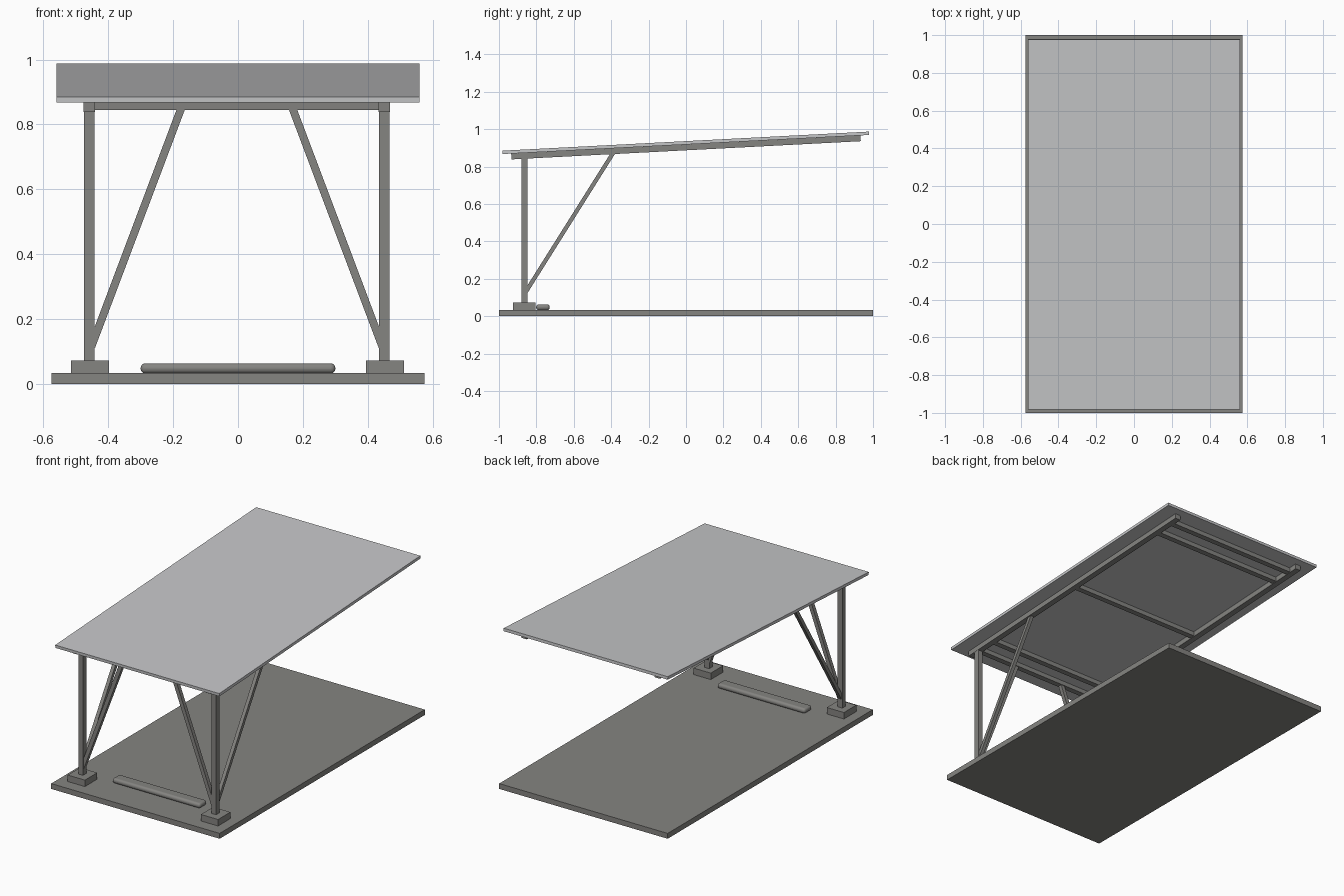
import bpy
import math
from mathutils import Vector

if "Cube" in bpy.data.objects:
    bpy.data.objects.remove(bpy.data.objects["Cube"], do_unlink=True)


def material(name, color):
    m = bpy.data.materials.new(name)
    m.use_nodes = True
    m.diffuse_color = color
    m.node_tree.nodes["Principled BSDF"].inputs["Base Color"].default_value = color
    return m


GREY = material("warm grey", (0.235, 0.232, 0.22, 1))
LIGHT = material("light grey", (0.56, 0.565, 0.575, 1))
TILT = 0.052        # roof pitch, rising to the back
UNDERSIDE = 0.918   # height of the roof underside at y = 0


def box(name, center, size, mat=GREY, tilt=0.0):
    bpy.ops.mesh.primitive_cube_add(size=1, location=center)
    ob = bpy.context.object
    ob.name = name
    ob.scale = size
    bpy.ops.object.transform_apply(location=False, rotation=False, scale=True)
    ob.rotation_euler.x = tilt
    ob.data.materials.append(mat)
    return ob


def bar(name, start, end, width):
    """Square bar between two points."""
    a, b = Vector(start), Vector(end)
    ob = box(name, (a + b) / 2, (width, width, (b - a).length))
    ob.rotation_mode = 'QUATERNION'
    ob.rotation_quaternion = (b - a).to_track_quat('Z', 'Y')
    return ob


def under_roof(name, x, y, width, length, depth):
    """Timber hung directly under the tilted roof."""
    z = UNDERSIDE + y * math.tan(TILT) - depth / 2
    return box(name, (x, y, z), (width, length, depth), GREY, TILT)


# Ground slab and roof sheet
box("ground_slab", (0, 0, 0.0165), (1.15, 2.0, 0.033))
box("roof_sheet", (0, -0.002, UNDERSIDE + 0.009), (1.12, 1.962, 0.018), LIGHT, TILT)

# Posts, footings, side beams and braces
for side, x in (("left", 0.451), ("right", -0.458)):
    s = 1 if x > 0 else -1
    box(side + "_footing", (x + 0.002, -0.865, 0.053), (0.117, 0.12, 0.04))
    box(side + "_post", (x, -0.864, 0.46), (0.032, 0.032, 0.78))
    under_roof(side + "_beam", x, 0, 0.036, 1.87, 0.031)
    bar(side + "_front_brace", (x - s * 0.006, -0.864, 0.115),
        (x - s * 0.285, -0.864, 0.855), 0.024)
    bar(side + "_side_brace", (x, -0.866, 0.115), (x, -0.385, 0.88), 0.022)

# Cross beams
for i, y in enumerate((-0.865, -0.74, 0, 0.74, 0.865)):
    under_roof("cross_beam_%d" % (i + 1), -0.0035, y, 0.89, 0.032, 0.028)

# Rounded wheel stop
stop = box("wheel_stop", (0, -0.765, 0.048), (0.6, 0.072, 0.031))
bevel = stop.modifiers.new("rounding", 'BEVEL')
bevel.width = 0.014
bevel.segments = 4
bpy.ops.object.shade_smooth_by_angle(angle=math.radians(35))
